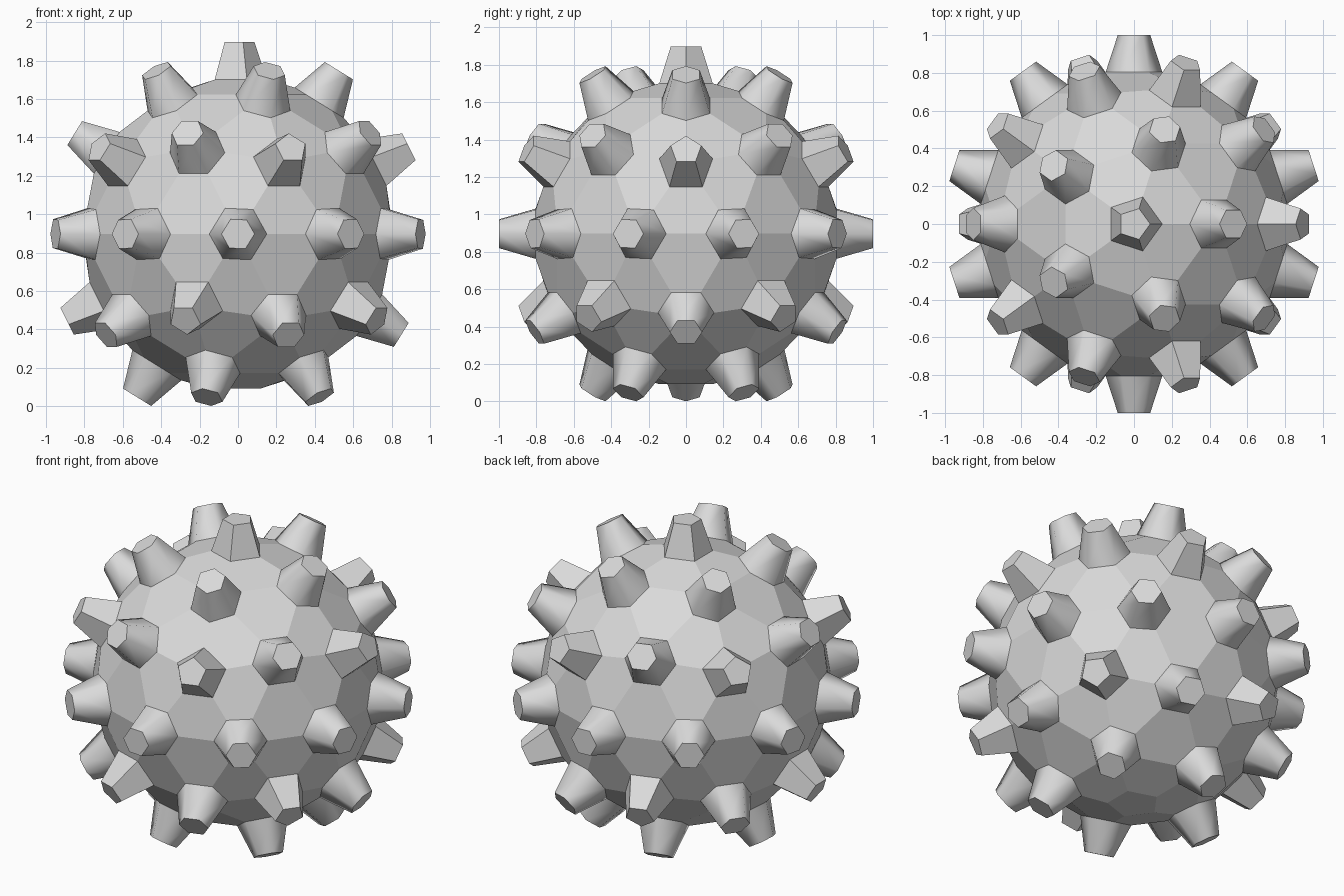
import bpy, bmesh, math
from mathutils import Vector

if "Cube" in bpy.data.objects:
    bpy.data.objects.remove(bpy.data.objects["Cube"])

CENTRE = Vector((0, 0, 0.897))
SHELL = 0.818       # distance of the shell corners from the centre
BASE_R = 0.150      # corner radius of a stud at the shell
TIP_R = 0.086       # corner radius of a stud at its tip
TIP = 1.0           # distance of the stud tips from the centre

grey = bpy.data.materials.new("light_grey")
grey.diffuse_color = (0.7, 0.7, 0.7, 1)
grey.use_nodes = True
grey.node_tree.nodes["Principled BSDF"].inputs["Base Color"].default_value = grey.diffuse_color


def finish(name, bm):
    """Turn a bmesh into an object with the grey material."""
    bmesh.ops.recalc_face_normals(bm, faces=bm.faces)
    mesh = bpy.data.meshes.new(name)
    bm.to_mesh(mesh)
    bm.free()
    mesh.materials.append(grey)
    obj = bpy.data.objects.new(name, mesh)
    obj.location = CENTRE
    bpy.context.collection.objects.link(obj)
    return obj


# Geodesic guide: one stud stands on each of its vertices
guide = bmesh.new()
bmesh.ops.create_icosphere(guide, subdivisions=2, radius=1)
for v in guide.verts:
    v.co.normalize()


def tangent(v, w):
    """Unit direction at v leading to its neighbour w."""
    return (w.co - v.co * v.co.dot(w.co)).normalized()


def ring(v, radius, height):
    """Corners around v, in order, pointing at its neighbours."""
    dirs = [tangent(v, e.other_vert(v)) for e in v.link_edges]
    first = dirs[0].copy()
    side = v.co.cross(first)
    dirs = sorted(dirs, key=lambda d: math.atan2(d.dot(side), d.dot(first)))
    return [v.co * height + d * radius for d in dirs]


base_h = math.sqrt(SHELL ** 2 - BASE_R ** 2)

# Shell: one flat hexagon per guide triangle, plus the pentagon underneath
shell = bmesh.new()
for f in guide.faces:
    corners = []
    vs = list(f.verts)
    for i, v in enumerate(vs):
        for w in (vs[i - 1], vs[(i + 1) % 3]):
            corners.append(v.co * base_h + tangent(v, w) * BASE_R)
    shell.faces.new([shell.verts.new(c) for c in corners])
bottom = min(guide.verts, key=lambda v: v.co.z)
shell.faces.new([shell.verts.new(c) for c in ring(bottom, BASE_R, base_h)])
bmesh.ops.remove_doubles(shell, verts=shell.verts, dist=0.001)
# The shell is open under the studs, so orient every face outwards directly
shell_obj = finish("faceted_shell", shell)

# Studs: tapered prisms on every guide vertex except the bottom one
studs = bmesh.new()
for v in guide.verts:
    if v == bottom:
        continue
    low = [studs.verts.new(c) for c in ring(v, BASE_R, base_h)]
    high = [studs.verts.new(c) for c in ring(v, TIP_R, TIP)]
    n = len(low)
    for i in range(n):
        j = (i + 1) % n
        studs.faces.new((low[i], low[j], high[j], high[i]))
    studs.faces.new(high)
guide.free()
stud_obj = finish("studs", studs)

# Make sure all faces of both parts look away from the inside
for obj in (shell_obj, stud_obj):
    bm = bmesh.new()
    bm.from_mesh(obj.data)
    for f in bm.faces:
        f.normal_update()
        if f.normal.dot(f.calc_center_median()) < 0:
            f.normal_flip()
    bm.to_mesh(obj.data)
    bm.free()

# Hexagonal studs have soft sides, pentagonal ones and the tips stay crisp
bpy.context.view_layer.objects.active = stud_obj
stud_obj.select_set(True)
bpy.ops.object.shade_smooth_by_angle(angle=math.radians(63))
